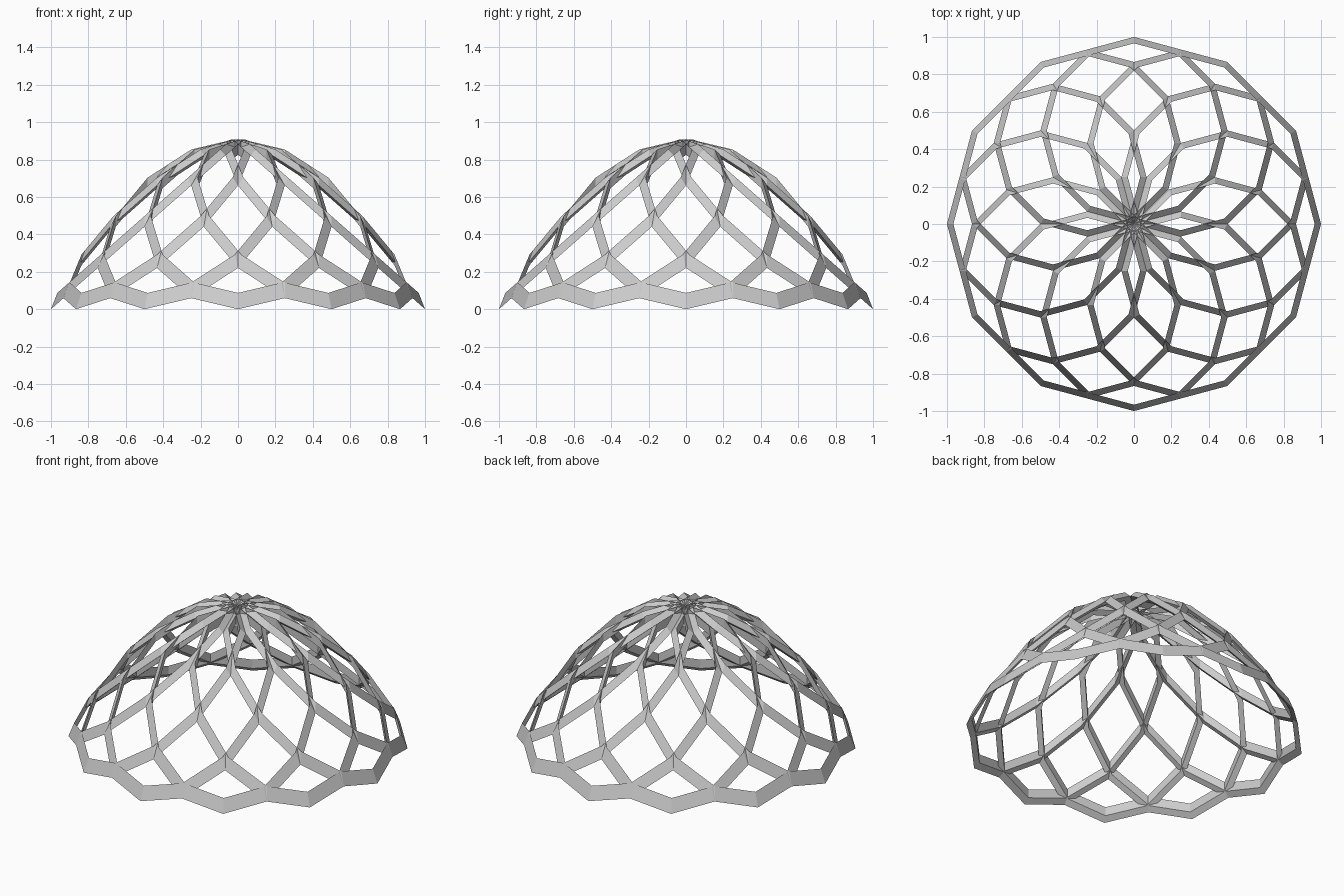
import bpy
import bmesh
from math import cos, sin, tau

SIDES = 12         # straight segments in a hoop, and number of hoops
RADIUS = 0.5       # outer plan radius of a hoop, which passes through the axis
RISE = 0.882       # height of a hoop's tilted plane above the base at the axis
WIDTH = 0.034      # ribbon width in plan
TALL = 0.057       # height of the inner wall above the hoop's plane

cube = bpy.data.objects.get("Cube")
if cube:
    bpy.data.objects.remove(cube, do_unlink=True)

grey = bpy.data.materials.new("light grey")
grey.use_nodes = True
colour = (0.6, 0.6, 0.6, 1)
grey.diffuse_color = colour
grey.node_tree.nodes["Principled BSDF"].inputs["Base Color"].default_value = colour


def hoop_mesh():
    """A tilted twelve-sided ring with a wedge section: sloping outer face,
    upright inner wall and an underside lying in the hoop's plane."""
    bm = bmesh.new()
    section = ((0, 0), (WIDTH, TALL), (WIDTH, 0))   # inset in plan, lift
    rings = []
    for i in range(SIDES):
        a = tau * i / SIDES
        ring = []
        for inset, lift in section:
            x = RADIUS + (RADIUS - inset) * cos(a)
            y = (RADIUS - inset) * sin(a)
            ring.append(bm.verts.new((x, y, RISE * (1 - x) + lift)))
        rings.append(ring)
    for i, s in enumerate(rings):
        t = rings[(i + 1) % SIDES]
        for k in range(3):
            n = (k + 1) % 3
            bm.faces.new((s[k], t[k], t[n], s[n]))
    bmesh.ops.recalc_face_normals(bm, faces=bm.faces)
    mesh = bpy.data.meshes.new("hoop")
    bm.to_mesh(mesh)
    bm.free()
    mesh.materials.append(grey)
    return mesh


# Twelve identical tilted hoops crossing at the apex form the lattice dome
mesh = hoop_mesh()
for i in range(SIDES):
    hoop = bpy.data.objects.new(f"dome_hoop_{i + 1}", mesh)
    hoop.rotation_euler.z = tau * i / SIDES
    bpy.context.collection.objects.link(hoop)
